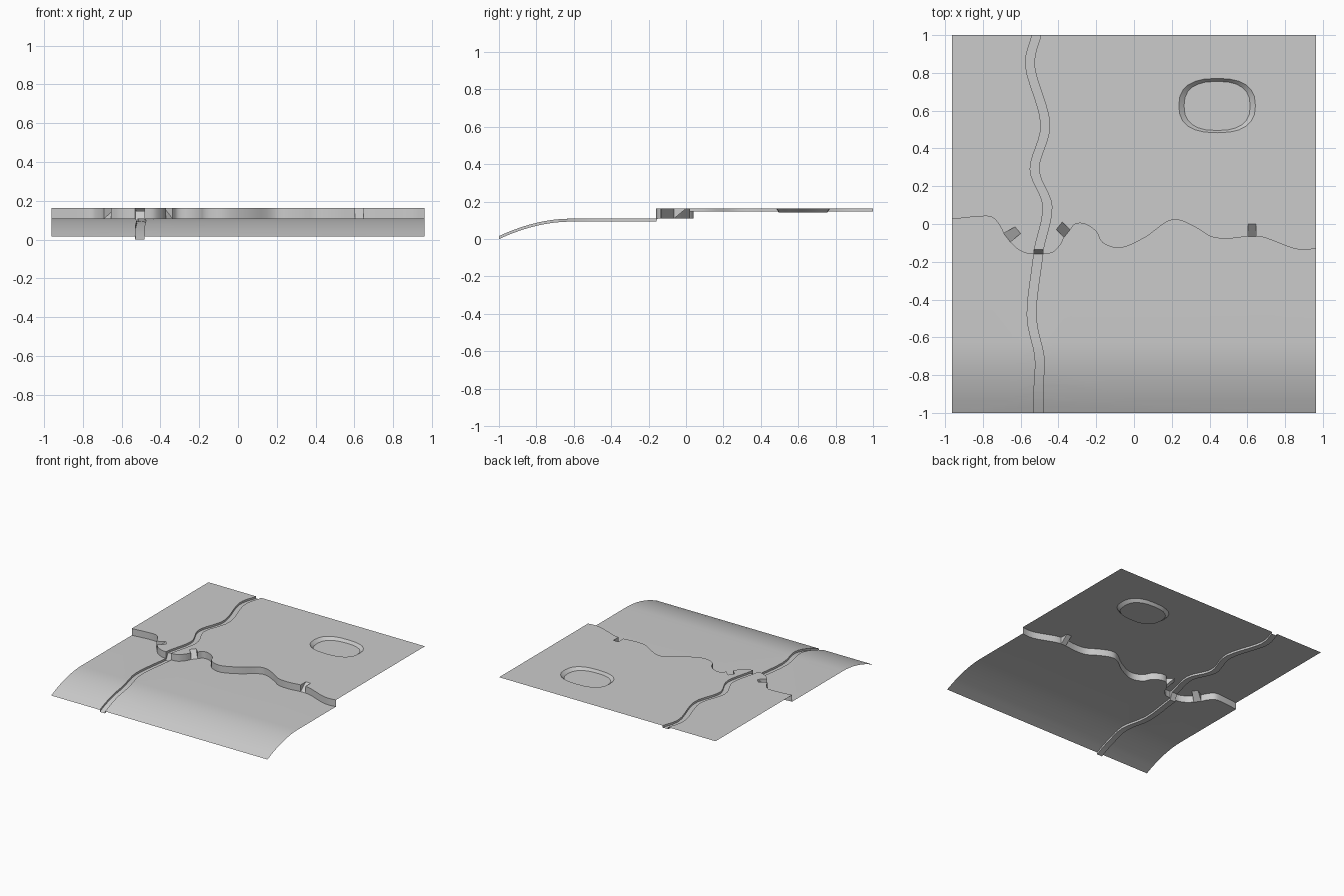
import bpy, bmesh, math
from mathutils import Vector

cube = bpy.data.objects.get("Cube")
if cube:
    bpy.data.objects.remove(cube, do_unlink=True)

LOW, HIGH, DEPTH, POND_DEPTH = 0.109, 0.163, 0.016, 0.022
EDGE, RIVER_WIDTH = 0.963, 0.047
SHORE, SHORE_DROP = -0.62, 0.093

grey = bpy.data.materials.new("plain grey")
grey.use_nodes = True
grey.diffuse_color = (0.6, 0.6, 0.6, 1)
grey.node_tree.nodes["Principled BSDF"].inputs["Base Color"].default_value = grey.diffuse_color


def spline(points, steps=4):
    """Smooth curve through flat points."""
    p = [Vector(q) for q in points]
    p = [2 * p[0] - p[1]] + p + [2 * p[-1] - p[-2]]
    out = []
    for a, b, c, d in zip(p, p[1:], p[2:], p[3:]):
        for i in range(steps):
            t = i / steps
            out.append(b + (c - a) * t / 2 + (2 * a - 5 * b + 4 * c - d) * t * t / 2
                       + (3 * b - a - 3 * c + d) * t ** 3 / 2)
    return out + [p[-2]]


def lift(points, z):
    return [Vector((q[0], q[1], z)) for q in points]


def face(bm, points):
    bm.faces.new([bm.verts.new(q) for q in points])


def strip(bm, upper, lower):
    """Ribbon of quads between two equally long paths."""
    for a, b, c, d in zip(upper, lower, lower[1:], upper[1:]):
        face(bm, (a, b, c, d))


def fill(bm, *loops):
    """Flat sheet inside the first loop, with the other loops as holes."""
    edges = []
    for loop in loops:
        verts = [bm.verts.new(q) for q in loop]
        edges += [bm.edges.new((verts[i - 1], verts[i])) for i in range(len(verts))]
    bmesh.ops.triangle_fill(bm, edges=edges, use_beauty=True, normal=(0, 0, 1))
    for f in bm.faces:
        f.normal_update()
        if f.normal.z < 0:
            f.normal_flip()


def finish(name, bm):
    bmesh.ops.remove_doubles(bm, verts=bm.verts[:], dist=0.0002)
    # Bend the front of the sheet down to the shore
    if min(v.co.y for v in bm.verts) < SHORE:
        for i in range(8):
            bmesh.ops.bisect_plane(bm, geom=bm.verts[:] + bm.edges[:] + bm.faces[:],
                                   plane_co=(0, SHORE - 0.045 * i, 0), plane_no=(0, 1, 0))
        for v in bm.verts:
            t = max(0, (SHORE - v.co.y) / (1 + SHORE))
            v.co.z -= SHORE_DROP * t ** 1.9
    mesh = bpy.data.meshes.new(name)
    bm.to_mesh(mesh)
    bm.free()
    mesh.materials.append(grey)
    obj = bpy.data.objects.new(name, mesh)
    bpy.context.collection.objects.link(obj)
    bpy.ops.object.select_all(action='DESELECT')
    obj.select_set(True)
    bpy.context.view_layer.objects.active = obj
    bpy.ops.object.shade_smooth_by_angle(angle=math.radians(30))


# Ramp corners: foot left, foot right, top right, top left
ramps = [[(-0.69, -0.05), (-0.655, -0.095), (-0.6, -0.05), (-0.63, -0.015)],
         [(-0.37, -0.07), (-0.338, -0.03), (-0.38, 0.01), (-0.412, -0.03)],
         [(0.603, -0.065), (0.647, -0.065), (0.647, 0), (0.603, 0)]]

# River banks, running from front to back
mouth = (-0.53, -0.16)
lower_left = spline([(-0.53, -1), (-0.528, -0.85), (-0.524, -0.7), (-0.566, -0.48), mouth])
upper_left = [Vector(mouth)] + spline(
    [(-0.528, -0.135), (-0.482, 0.095), (-0.55, 0.29), (-0.493, 0.53),
     (-0.573, 0.83), (-0.54, 1)], 6)
across = Vector((RIVER_WIDTH, 0))
lower_right = [q + across for q in lower_left]
upper_right = [q + across for q in upper_left]

# Cliff line from left to right, broken by the ramps and the river
cliffs = [spline(p) for p in (
    [(-EDGE, 0.025), (-0.82, 0.04), (-0.75, 0.035), (-0.71, -0.01), ramps[0][0]],
    [ramps[0][1], (-0.62, -0.13), (-0.57, -0.155), mouth],
    [lower_right[-1], (-0.43, -0.15), (-0.39, -0.11), ramps[1][0]],
    [ramps[1][1], (-0.31, 0), (-0.26, 0), (-0.2, -0.04), (-0.165, -0.1), (-0.07, -0.127),
     (0.06, -0.07), (0.17, 0.01), (0.24, 0.02), (0.33, -0.02), (0.41, -0.068),
     (0.5, -0.077), ramps[2][0]],
    [ramps[2][1], (0.7, -0.075), (0.83, -0.125), (0.9, -0.137), (EDGE, -0.13)])]

# Pond outlines
def oval(rx, ry, cy):
    out = []
    for i in range(24):
        c, s = math.cos(math.tau * i / 24), math.sin(math.tau * i / 24)
        out.append((0.44 + rx * math.copysign(abs(c) ** 0.8, c),
                    cy + ry * math.copysign(abs(s) ** 0.8, s)))
    return out

rim = lift(oval(0.203, 0.144, 0.627), HIGH)
bed = lift(oval(0.175, 0.13, 0.625), HIGH - POND_DEPTH)

# Low ground on each side of the river
bm = bmesh.new()
fill(bm, lift(cliffs[0] + cliffs[1] + lower_left[-2::-1] + [(-EDGE, -1)], LOW))
finish("low_ground_right", bm)
bm = bmesh.new()
fill(bm, lift(cliffs[2] + cliffs[3] + cliffs[4] + [(EDGE, -1)] + lower_right[:-1], LOW))
finish("low_ground_left", bm)

# High ground, notched around the ramps and holed for the pond
bm = bmesh.new()
fill(bm, lift(cliffs[0] + ramps[0][:1:-1] + cliffs[1] + upper_left[1:] + [(-EDGE, 1)], HIGH))
finish("high_ground_right", bm)
bm = bmesh.new()
fill(bm, lift(cliffs[2] + ramps[1][:1:-1] + cliffs[3] + ramps[2][:1:-1] + cliffs[4]
              + [(EDGE, 1)] + upper_right[:0:-1], HIGH), rim)
finish("high_ground_left", bm)

# Cliff wall
bm = bmesh.new()
for path in cliffs:
    strip(bm, lift(path, HIGH), lift(path, LOW))
finish("cliff", bm)

# Ramps with their side cheeks
bm = bmesh.new()
for corners in ramps:
    a, b = lift(corners[:2], LOW)
    a_top, b_top, c, d = lift(corners, HIGH)
    face(bm, (a, b, c, d))
    face(bm, (a, d, a_top))
    face(bm, (b, b_top, c))
finish("ramps", bm)

# River channel, with a short fall at the cliff
for name, left, right, bank in (("lower_river", lower_left, lower_right, LOW),
                                ("upper_river", upper_left, upper_right, HIGH)):
    bm = bmesh.new()
    bed_left, bed_right = lift(left, bank - DEPTH), lift(right, bank - DEPTH)
    if bank == HIGH:
        bed_left[0].z = bed_right[0].z = LOW - DEPTH
    strip(bm, bed_left, bed_right)
    strip(bm, lift(left, bank), bed_left)
    strip(bm, lift(right, bank)[::-1], bed_right[::-1])
    finish(name, bm)

# Pond basin
bm = bmesh.new()
strip(bm, (rim + rim[:1])[::-1], (bed + bed[:1])[::-1])
face(bm, bed)
finish("pond", bm)
